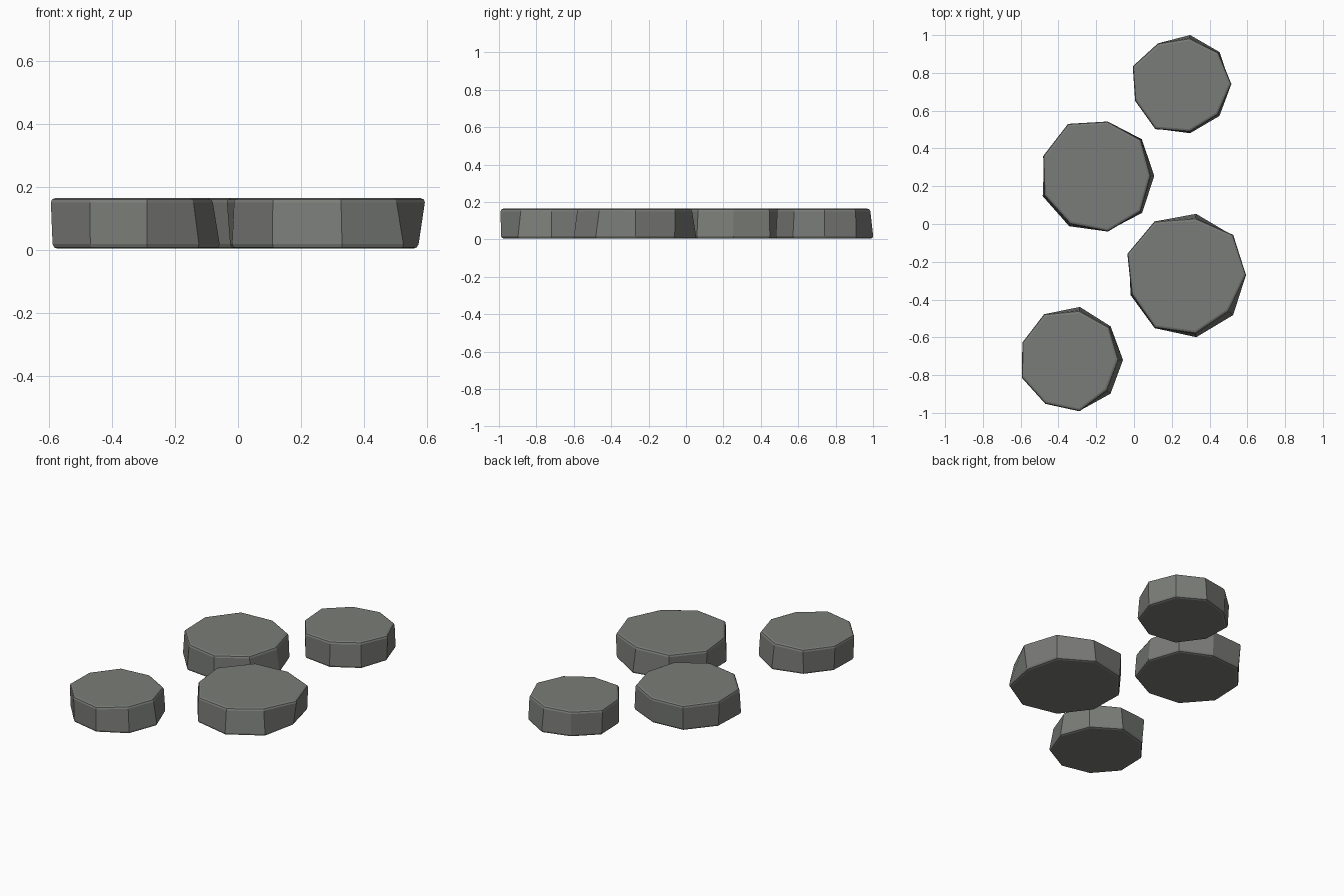
import bpy, bmesh, math

if "Cube" in bpy.data.objects:
    bpy.data.objects.remove(bpy.data.objects["Cube"])

# Stone material
stone_mat = bpy.data.materials.new("grey stone")
stone_mat.diffuse_color = (0.195, 0.202, 0.188, 1)
stone_mat.use_nodes = True
stone_mat.node_tree.nodes["Principled BSDF"].inputs["Base Color"].default_value = stone_mat.diffuse_color

SIDES = 9
Z_LOW, Z_HIGH = 0.004, 0.164


def make_stone(name, cx, cy, top, bottom):
    """Irregular nine-sided slab; radii are in hundredths of a unit."""
    bm = bmesh.new()
    rings = []
    for radii, z in ((bottom, Z_LOW), (top, Z_HIGH)):
        ring = []
        for i, r in enumerate(radii):
            a = math.tau * i / SIDES
            r = r / 100 + 0.003
            ring.append(bm.verts.new((r * math.cos(a), r * math.sin(a), z)))
        rings.append(ring)
    low, high = rings
    bm.faces.new(low[::-1])
    bm.faces.new(high)
    for i in range(SIDES):
        j = (i + 1) % SIDES
        bm.faces.new((low[i], low[j], high[j], high[i]))
    # Softened rims
    rims = [e for e in bm.edges if abs(e.verts[0].co.z - e.verts[1].co.z) < 0.01]
    bmesh.ops.bevel(bm, geom=rims, offset=0.014, segments=2, profile=0.5,
                    affect='EDGES')
    bmesh.ops.recalc_face_normals(bm, faces=bm.faces[:])
    mesh = bpy.data.meshes.new(name)
    bm.to_mesh(mesh)
    bm.free()
    mesh.materials.append(stone_mat)
    ob = bpy.data.objects.new(name, mesh)
    ob.location = (cx, cy, 0)
    bpy.context.collection.objects.link(ob)


# Four stepping stones, back to front
make_stone("stepping_stone_back", 0.251, 0.741,
           (26.2, 25.4, 24.4, 24.6, 27.2, 25.8, 27.3, 25.4, 24.9),
           (25.6, 26.1, 26.2, 24.2, 26.3, 25.6, 27.0, 26.2, 26.1))
make_stone("stepping_stone_middle_back", -0.190, 0.254,
           (27.5, 29.4, 29.1, 31.7, 30.7, 30.0, 29.1, 29.6, 29.1),
           (29.6, 30.0, 28.0, 30.2, 30.0, 31.0, 30.5, 29.1, 30.2))
make_stone("stepping_stone_middle_front", 0.272, -0.270,
           (32.0, 32.8, 30.2, 32.5, 32.5, 29.9, 32.0, 31.2, 29.6),
           (29.6, 32.2, 32.8, 31.7, 31.2, 30.7, 32.2, 33.3, 33.0))
make_stone("stepping_stone_front", -0.336, -0.720,
           (25.1, 26.5, 26.2, 27.8, 26.9, 27.2, 26.5, 27.3, 24.9),
           (27.7, 27.5, 28.4, 26.5, 25.9, 26.5, 26.2, 27.0, 27.6))
